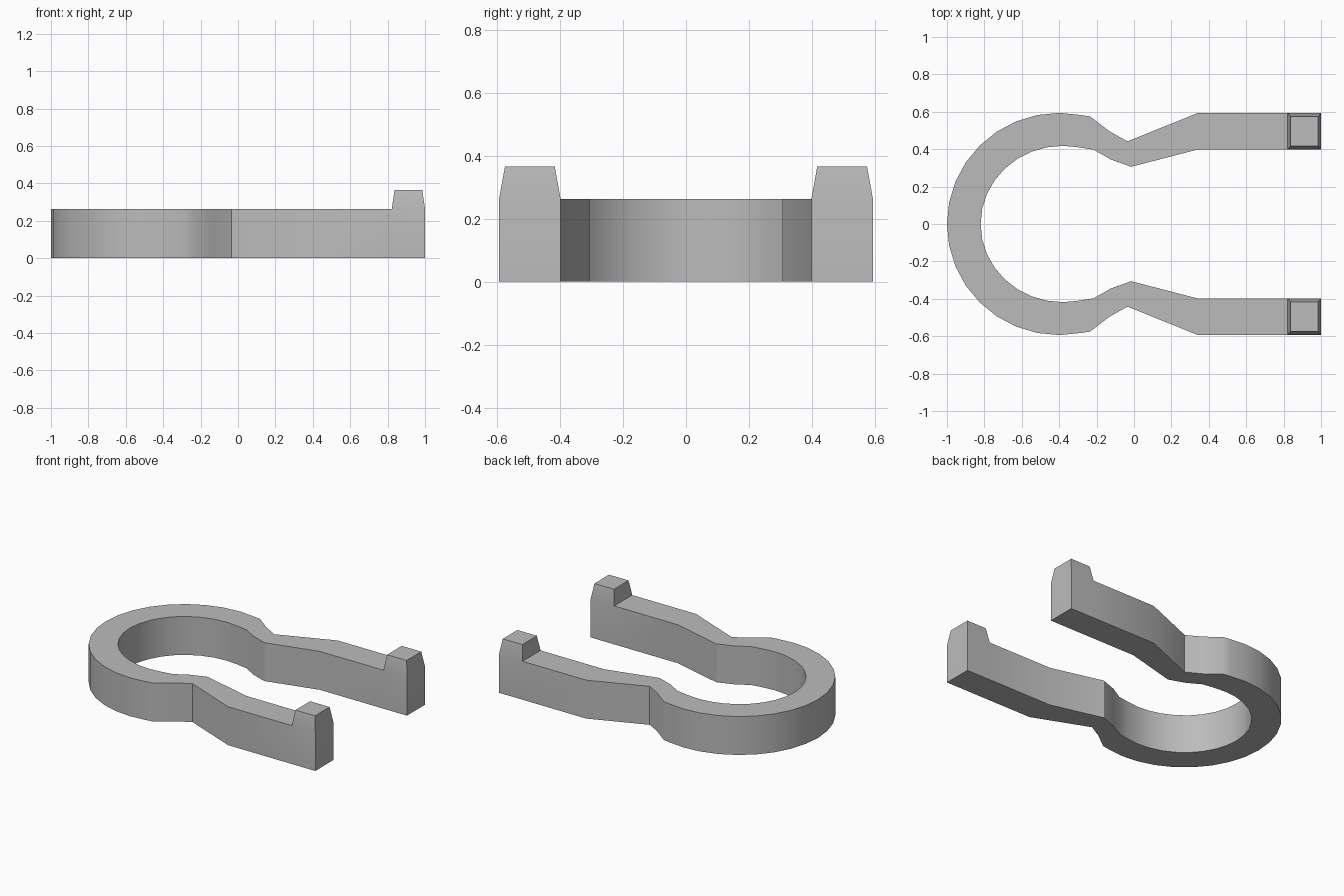
import bpy, bmesh
from math import cos, sin, pi, radians
from mathutils import Vector

cube = bpy.data.objects.get("Cube")
if cube:
    bpy.data.objects.remove(cube)

HEIGHT = 0.263
PEG_HEIGHT = 0.366

grey = bpy.data.materials.new("plain grey")
grey.use_nodes = True
colour = (0.5, 0.5, 0.5, 1)
grey.diffuse_color = colour
grey.node_tree.nodes["Principled BSDF"].inputs["Base Color"].default_value = colour

# Paired outer and inner points along one arm, from tip to ring
stations = [
    ((1.0, 0.593), (1.0, 0.398)),
    ((0.822, 0.593), (0.822, 0.398)),
    ((0.34, 0.593), (0.34, 0.398)),
    ((-0.035, 0.442), (-0.015, 0.306)),
    ((-0.13, 0.495), (-0.125, 0.345)),
    ((-0.235, 0.575), (-0.215, 0.397)),
]

# Ring arc, from beside the neck round to the middle of the bend
STEPS = 9
for i in range(STEPS, -1, -1):
    a = pi - i * radians(11.25)
    outer = (-0.4 + 0.6 * cos(a), 0.594 * sin(a))
    inner = (-0.38 + 0.44 * cos(a), 0.418 * sin(a))
    stations.append((outer, inner))

# Mirror the path across y = 0 to form the whole clip
flip = lambda p: (p[0], -p[1])
stations += [(flip(o), flip(i)) for o, i in reversed(stations[:-1])]

# Flat band, then thickness
bm = bmesh.new()
rows = [[bm.verts.new((*p, 0)) for p in pair] for pair in stations]
for (o1, i1), (o2, i2) in zip(rows, rows[1:]):
    bm.faces.new((o1, o2, i2, i1))
bmesh.ops.recalc_face_normals(bm, faces=bm.faces)
result = bmesh.ops.extrude_face_region(bm, geom=bm.faces[:])["geom"]
bmesh.ops.translate(bm, vec=(0, 0, HEIGHT),
                    verts=[v for v in result if isinstance(v, bmesh.types.BMVert)])

# Tapered pegs on both tips
tips = [f for f in result if isinstance(f, bmesh.types.BMFace)
        and f.calc_center_median().x > 0.85]
for tip in tips:
    peg = bmesh.ops.extrude_discrete_faces(bm, faces=[tip])["faces"][0]
    centre = peg.calc_center_median()
    for v in peg.verts:
        d = v.co - centre
        v.co = centre + Vector((d.x * 0.83, d.y * 0.81, PEG_HEIGHT - HEIGHT))
bmesh.ops.recalc_face_normals(bm, faces=bm.faces)

mesh = bpy.data.meshes.new("clip_body")
bm.to_mesh(mesh)
bm.free()
mesh.materials.append(grey)
clip = bpy.data.objects.new("clip_body", mesh)
bpy.context.collection.objects.link(clip)

# Smooth bends with sharp rims
bpy.ops.object.select_all(action='DESELECT')
clip.select_set(True)
bpy.context.view_layer.objects.active = clip
bpy.ops.object.shade_smooth_by_angle(angle=radians(30))
